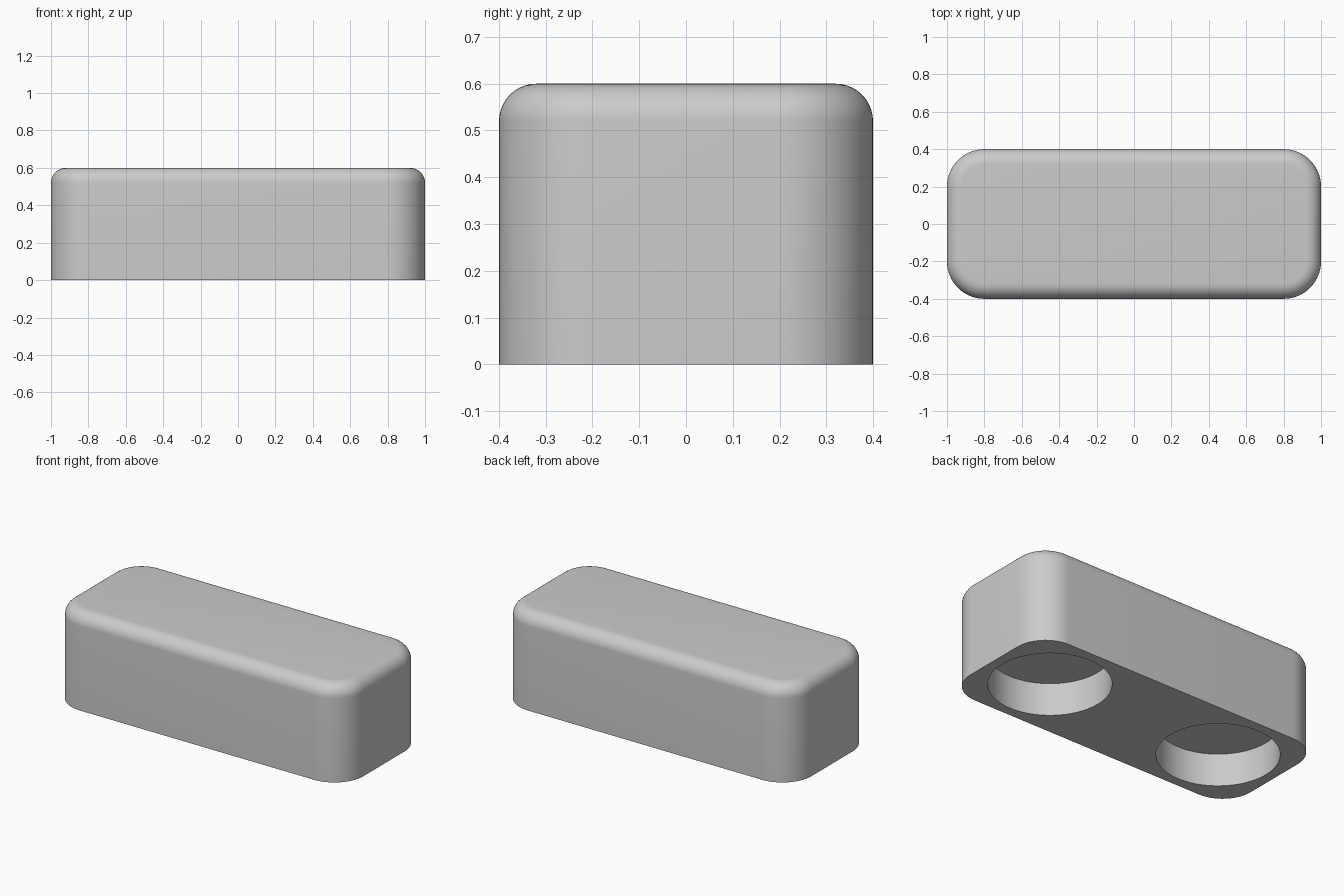
import bpy
import bmesh
import math
from mathutils import Matrix

LENGTH, WIDTH, HEIGHT = 2.0, 0.8, 0.6
CORNER_RADIUS, TOP_RADIUS = 0.2, 0.08
HOLE_X, HOLE_RADIUS, HOLE_DEPTH = 0.6, 0.34, 0.2

default_cube = bpy.data.objects.get("Cube")
if default_cube:
    bpy.data.objects.remove(default_cube, do_unlink=True)


def make_material(name, colour):
    mat = bpy.data.materials.new(name)
    mat.use_nodes = True
    mat.diffuse_color = colour
    mat.node_tree.nodes["Principled BSDF"].inputs["Base Color"].default_value = colour
    return mat


def make_object(name, bm, mat):
    mesh = bpy.data.meshes.new(name)
    bm.to_mesh(mesh)
    bm.free()
    mesh.materials.append(mat)
    obj = bpy.data.objects.new(name, mesh)
    bpy.context.collection.objects.link(obj)
    return obj


def round_edges(bm, edges, radius, segments):
    bmesh.ops.bevel(bm, geom=edges, offset=radius, offset_type='OFFSET',
                    segments=segments, profile=0.5, affect='EDGES')


grey = make_material("light grey", (0.6, 0.6, 0.6, 1.0))

# Block: rounded upright corners, then a softened top rim
bm = bmesh.new()
bmesh.ops.create_cube(bm, size=1.0, matrix=Matrix.Translation((0, 0, HEIGHT / 2))
                      @ Matrix.Diagonal((LENGTH, WIDTH, HEIGHT, 1)))
upright = [e for e in bm.edges if abs(e.verts[0].co.z - e.verts[1].co.z) > HEIGHT / 2]
round_edges(bm, upright, CORNER_RADIUS, 16)
rim = [e for e in bm.edges if all(v.co.z > HEIGHT - 0.001 for v in e.verts)]
round_edges(bm, rim, TOP_RADIUS, 10)
block = make_object("rounded_block", bm, grey)

# Cutter: two round recesses in the underside
bm = bmesh.new()
for side in (-1, 1):
    bmesh.ops.create_cone(bm, cap_ends=True, segments=96, radius1=HOLE_RADIUS,
                          radius2=HOLE_RADIUS, depth=HOLE_DEPTH * 2,
                          matrix=Matrix.Translation((side * HOLE_X, 0, 0)))
cutter = make_object("recess_cutter", bm, grey)
cutter.hide_render = True

bpy.ops.object.select_all(action='DESELECT')
bpy.context.view_layer.objects.active = block
block.select_set(True)
cut = block.modifiers.new("recesses", 'BOOLEAN')
cut.operation = 'DIFFERENCE'
cut.solver = 'EXACT'
cut.object = cutter
bpy.ops.object.modifier_apply(modifier=cut.name)
bpy.data.objects.remove(cutter, do_unlink=True)

bpy.ops.object.shade_smooth_by_angle(angle=math.radians(30))
